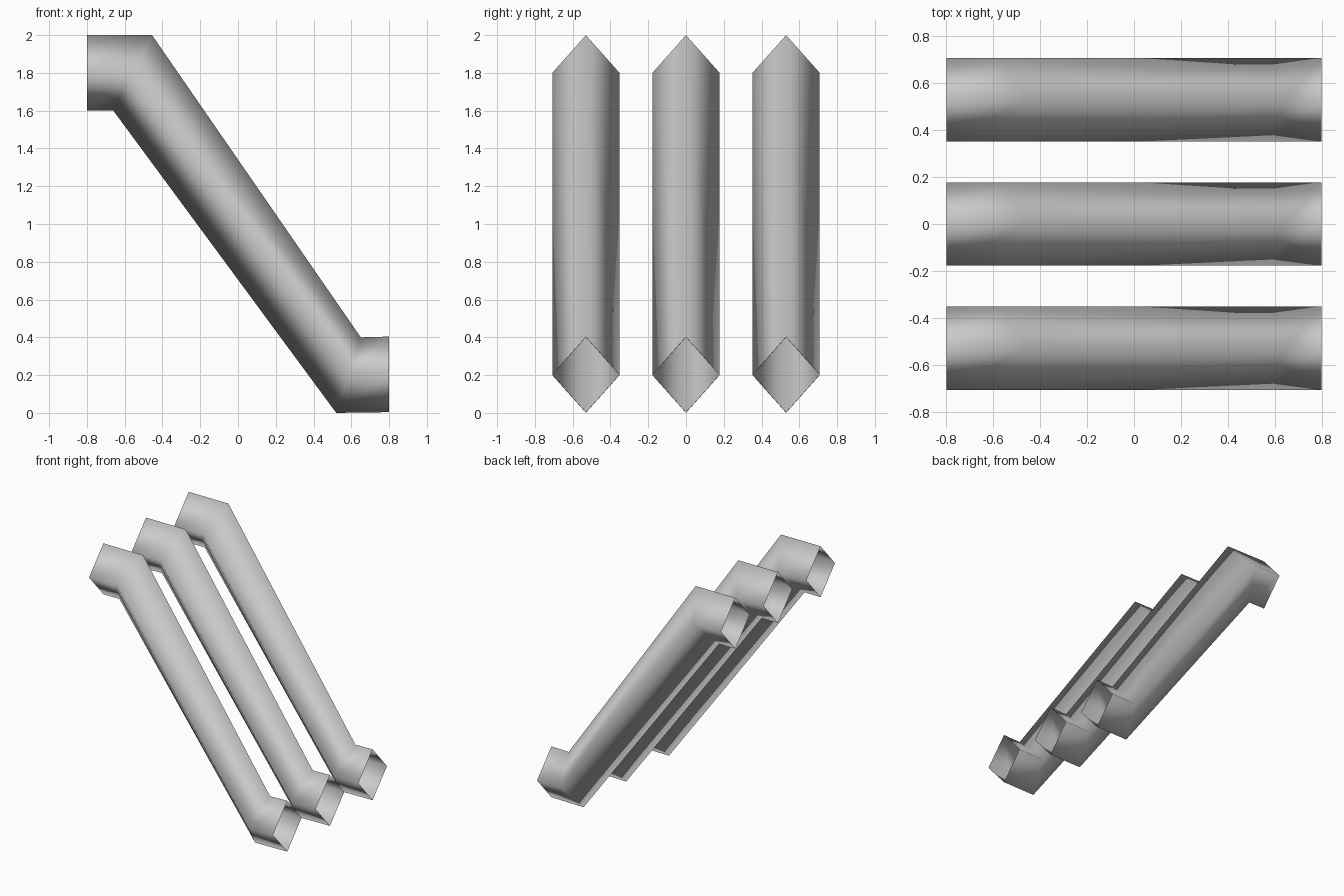
import bpy
import bmesh

cube = bpy.data.objects.get("Cube")
if cube:
    bpy.data.objects.remove(cube, do_unlink=True)

GREY = (0.6, 0.6, 0.6, 1.0)
mat = bpy.data.materials.new("light_grey")
mat.use_nodes = True
mat.diffuse_color = GREY
mat.node_tree.nodes["Principled BSDF"].inputs["Base Color"].default_value = GREY

HALF_WIDTH = 0.178
SPACING = 0.53

# Side outlines of the bent tube, from the upper end to the lower end (x, z)
TOP = [(-0.8, 2.0), (-0.455, 2.0), (0.65, 0.4), (0.8, 0.404)]
MIDDLE = [(-0.8, 1.8), (-0.56, 1.8), (0.585, 0.2), (0.8, 0.204)]
BOTTOM = [(-0.8, 1.6), (-0.66, 1.6), (0.52, 0.0), (0.8, 0.004)]


def bent_tube(name, y):
    """Open-ended tube with a diamond section, lofted through the bends."""
    bm = bmesh.new()
    rings = []
    for (tx, tz), (mx, mz), (bx, bz) in zip(TOP, MIDDLE, BOTTOM):
        corners = [(tx, y, tz), (mx, y + HALF_WIDTH, mz),
                   (bx, y, bz), (mx, y - HALF_WIDTH, mz)]
        rings.append([bm.verts.new(c) for c in corners])
    for a, b in zip(rings, rings[1:]):
        for i in range(4):
            j = (i + 1) % 4
            bm.faces.new((a[i], a[j], b[j], b[i]))
    bm.normal_update()
    # Make the walls face outwards
    wall = bm.faces[:][0]
    if wall.normal.z < 0:
        bmesh.ops.reverse_faces(bm, faces=bm.faces[:])
    for face in bm.faces:
        face.smooth = True
    mesh = bpy.data.meshes.new(name)
    bm.to_mesh(mesh)
    bm.free()
    mesh.materials.append(mat)
    obj = bpy.data.objects.new(name, mesh)
    bpy.context.collection.objects.link(obj)


# Three parallel tubes from front to back
for name, step in (("front_tube", -1), ("middle_tube", 0), ("back_tube", 1)):
    bent_tube(name, step * SPACING)
